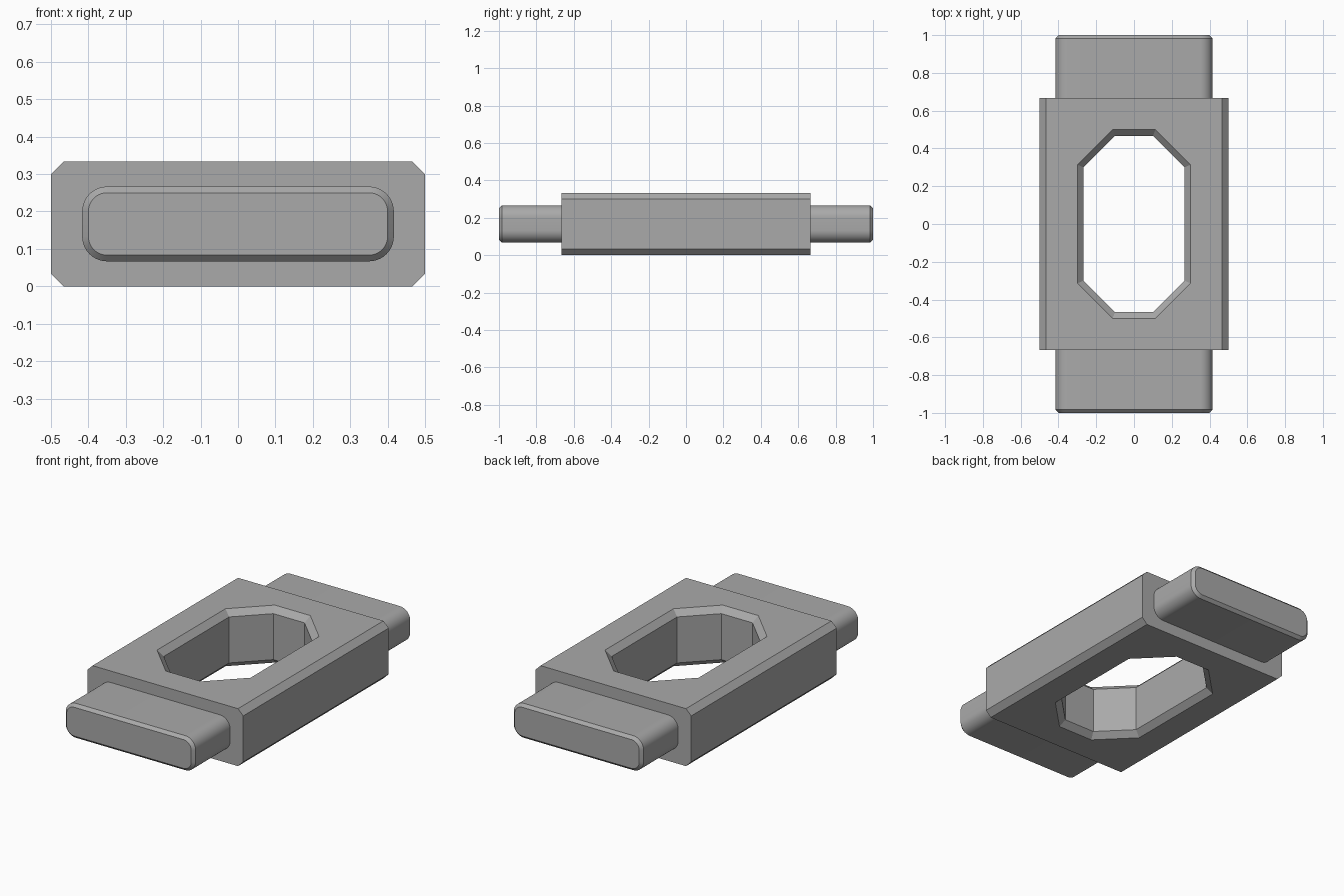
import bpy, bmesh, math

cube = bpy.data.objects.get("Cube")
if cube:
    bpy.data.objects.remove(cube, do_unlink=True)

H = 1 / 3          # body height
C = H / 10         # chamfer size

grey = bpy.data.materials.new("plain grey")
grey.diffuse_color = (0.4, 0.4, 0.4, 1)
grey.use_nodes = True
grey.node_tree.nodes["Principled BSDF"].inputs["Base Color"].default_value = (0.4, 0.4, 0.4, 1)


def rounded(half_w, half_h, r, steps):
    """Rectangle outline with round (or, with one step, cut) corners."""
    pts = []
    for q, (sx, sy) in enumerate([(1, 1), (-1, 1), (-1, -1), (1, -1)]):
        for i in range(steps + 1):
            a = math.pi / 2 * (q + i / steps)
            pts.append((sx * (half_w - r) + r * math.cos(a),
                        sy * (half_h - r) + r * math.sin(a)))
    return pts


def loft(name, rings):
    """Closed solid through rings of points, capped at both ends."""
    bm = bmesh.new()
    loops = [[bm.verts.new(p) for p in ring] for ring in rings]
    n = len(loops[0])
    for a, b in zip(loops, loops[1:]):
        for i in range(n):
            j = (i + 1) % n
            bm.faces.new((a[i], a[j], b[j], b[i]))
    bm.faces.new(loops[0][::-1])
    bm.faces.new(loops[-1])
    bmesh.ops.recalc_face_normals(bm, faces=bm.faces)
    mesh = bpy.data.meshes.new(name)
    bm.to_mesh(mesh)
    bm.free()
    mesh.materials.append(grey)
    obj = bpy.data.objects.new(name, mesh)
    bpy.context.collection.objects.link(obj)
    return obj


def activate(obj):
    bpy.ops.object.select_all(action='DESELECT')
    obj.select_set(True)
    bpy.context.view_layer.objects.active = obj


# Body: chamfered bar running front to back
section = rounded(0.5, H / 2, C, 1)
body = loft("body", [[(x, y, z + H / 2) for x, z in section] for y in (-2 * H, 2 * H)])


# Eight-sided through opening, flared at the top and bottom
def opening_ring(z, grow):
    cut = H / 2 + grow * (2 - math.sqrt(2))
    return [(x, y, z) for x, y in rounded(0.8 * H + grow, 1.4 * H + grow, cut, 1)]


cutter = loft("opening_cutter", [opening_ring(-C, 2 * C), opening_ring(C, 0),
                                 opening_ring(H - C, 0), opening_ring(H + C, 2 * C)])
cutter.hide_render = True
mod = body.modifiers.new("opening", 'BOOLEAN')
mod.operation = 'DIFFERENCE'
mod.solver = 'EXACT'
mod.object = cutter
activate(body)
bpy.ops.object.modifier_apply(modifier=mod.name)
bpy.data.objects.remove(cutter, do_unlink=True)

# Rounded lugs at the front and back with chamfered tips
B = C / 2
for name, side in (("front_lug", -1), ("back_lug", 1)):
    rings = []
    for y, inset in ((2 * H, 0), (1 - B, 0), (1, B)):
        outline = rounded(1.25 * H - inset, 0.3 * H - inset, 2 * C - inset, 10)
        rings.append([(x, side * y, z + H / 2) for x, z in outline])
    lug = loft(name, rings)
    activate(lug)
    bpy.ops.object.shade_smooth_by_angle(angle=math.radians(30))
